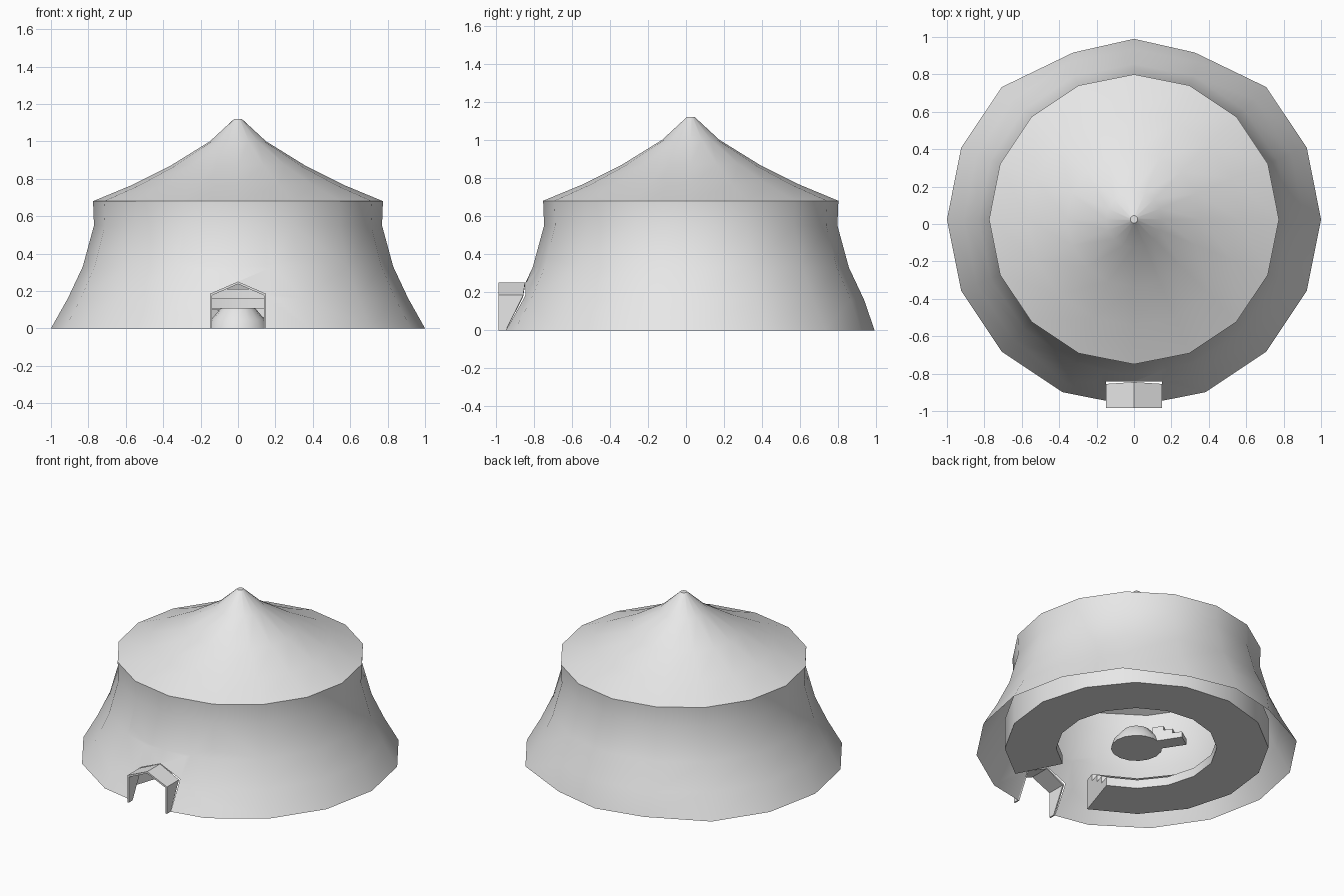
import bpy, bmesh
from math import cos, sin, radians, tau
from mathutils import Vector

if "Cube" in bpy.data.objects:
    bpy.data.objects.remove(bpy.data.objects["Cube"])

canvas = bpy.data.materials.new("light_grey")
canvas.use_nodes = True
canvas.diffuse_color = (0.8, 0.8, 0.8, 1)
canvas.node_tree.nodes["Principled BSDF"].inputs["Base Color"].default_value = (0.8, 0.8, 0.8, 1)

CY = 0.025      # centre of the round tent; the porch extends the front
SIDES = 16
DOOR_W, EAVE, RIDGE = 0.15, 0.185, 0.25


def finish(name, bm, smooth=True):
    mesh = bpy.data.meshes.new(name)
    bm.to_mesh(mesh)
    bm.free()
    mesh.materials.append(canvas)
    obj = bpy.data.objects.new(name, mesh)
    bpy.context.collection.objects.link(obj)
    if smooth:
        bpy.ops.object.select_all(action="DESELECT")
        obj.select_set(True)
        bpy.context.view_layer.objects.active = obj
        bpy.ops.object.shade_smooth_by_angle(angle=radians(32))
    return obj


def lathe(profile, start=0.0, steps=SIDES, sides=SIDES, loop=False):
    """Turn an (r, z) profile; a partial turn of a looped profile gets end caps."""
    bm = bmesh.new()
    full = steps == sides
    columns = []
    for i in range(steps if full else steps + 1):
        a = start + tau * i / sides
        columns.append([bm.verts.new((r * cos(a), CY + r * sin(a), z)) for r, z in profile])
    n = len(profile)
    for i in range(steps):
        a, b = columns[i], columns[(i + 1) % len(columns)]
        for j in range(n if loop else n - 1):
            k = (j + 1) % n
            bm.faces.new((a[j], b[j], b[k], a[k]))
    if loop and not full:
        bm.faces.new(columns[0])
        bm.faces.new(columns[-1][::-1])
    return bm, columns


# Flared wall, slightly pulled in at the back hem
bm, columns = lathe([(1, 0), (0.91, 0.16), (0.83, 0.33), (0.77, 0.55), (0.775, 0.68)])
for column in columns:
    hem = column[0].co
    if hem.y > 0.9:
        hem.x *= 0.85
        hem.y = CY + (hem.y - CY) * 0.965

# Doorway cut through the front of the wall
slope = (RIDGE - EAVE) / DOOR_W
for side in (-1, 1):
    for point, normal in (((side * DOOR_W, 0, 0), (1, 0, 0)),
                          ((0, 0, RIDGE), (side * slope, 0, 1))):
        near = [f for f in bm.faces
                if f.calc_center_median().y < -0.6 and abs(f.calc_center_median().x) < 0.4]
        geom = near + list({e for f in near for e in f.edges}) + list({v for f in near for v in f.verts})
        bmesh.ops.bisect_plane(bm, geom=geom, plane_co=point, plane_no=normal)
inside = []
for f in bm.faces:
    c = f.calc_center_median()
    if c.y < 0 and abs(c.x) < DOOR_W and c.z < RIDGE - slope * abs(c.x):
        inside.append(f)
bmesh.ops.delete(bm, geom=inside, context="FACES")
finish("tent_wall", bm)

# Swept roof with a small blunt tip
bm, columns = lathe([(0.775, 0.68), (0.57, 0.765), (0.36, 0.87), (0.15, 1.0), (0.02, 1.12)])
bm.faces.new([c[-1] for c in columns])
finish("tent_roof", bm)

# Gabled porch shell, its back following the wall
bm = bmesh.new()
outline = [(-DOOR_W, 0, -0.945), (-DOOR_W, EAVE, -0.855), (0, RIDGE, -0.845),
           (DOOR_W, EAVE, -0.855), (DOOR_W, 0, -0.945)]
sections = []
for x, z, back in outline:
    ix, iz = x * 0.93, z * 0.95
    sections.append([bm.verts.new(p) for p in
                     ((x, -0.985, z), (x, back, z), (ix, back, iz), (ix, -0.985, iz))])
for a, b in zip(sections, sections[1:]):
    for j in range(4):
        k = (j + 1) % 4
        bm.faces.new((a[j], b[j], b[k], a[k]))
bm.faces.new(sections[0])
bm.faces.new(sections[-1][::-1])
bmesh.ops.recalc_face_normals(bm, faces=bm.faces)
finish("porch", bm, smooth=False)

# Tiered seating ring, open towards the door
tiers = [(0.5, 0)]
for i in range(4):
    z = 0.06 + 0.05 * i
    tiers += [(0.5 + 0.08 * i, z), (0.58 + 0.08 * i, z)]
tiers.append((0.82, 0))
bm, columns = lathe(tiers, start=radians(-63), steps=SIDES - 2, loop=True)
bmesh.ops.recalc_face_normals(bm, faces=bm.faces)
finish("seating_tiers", bm)

# Central stage with a sloped rim
bm, columns = lathe([(0.16, 0), (0.145, 0.045), (0.09, 0.11)])
bm.faces.new([c[-1] for c in columns])
bm.faces.new([c[0] for c in columns][::-1])
finish("stage", bm)

# Steps leading off the rear of the stage
bm = bmesh.new()
out = Vector((cos(radians(123)), sin(radians(123)), 0))
across = Vector((-out.y, out.x, 0))
profile = [(0.12, 0), (0.12, 0.1)]
for i in range(3):
    profile += [(0.19 + 0.06 * i, 0.1 - 0.03 * i), (0.19 + 0.06 * i, 0.07 - 0.03 * i)]
profile[-1] = (profile[-1][0], 0)
rows = [[bm.verts.new(Vector((0, CY, z)) + out * r + across * w) for r, z in profile]
        for w in (-0.05, 0.05)]
for j in range(len(profile)):
    k = (j + 1) % len(profile)
    bm.faces.new((rows[0][j], rows[1][j], rows[1][k], rows[0][k]))
bm.faces.new(rows[0])
bm.faces.new(rows[1][::-1])
bmesh.ops.recalc_face_normals(bm, faces=bm.faces)
finish("stage_steps", bm, smooth=False)
